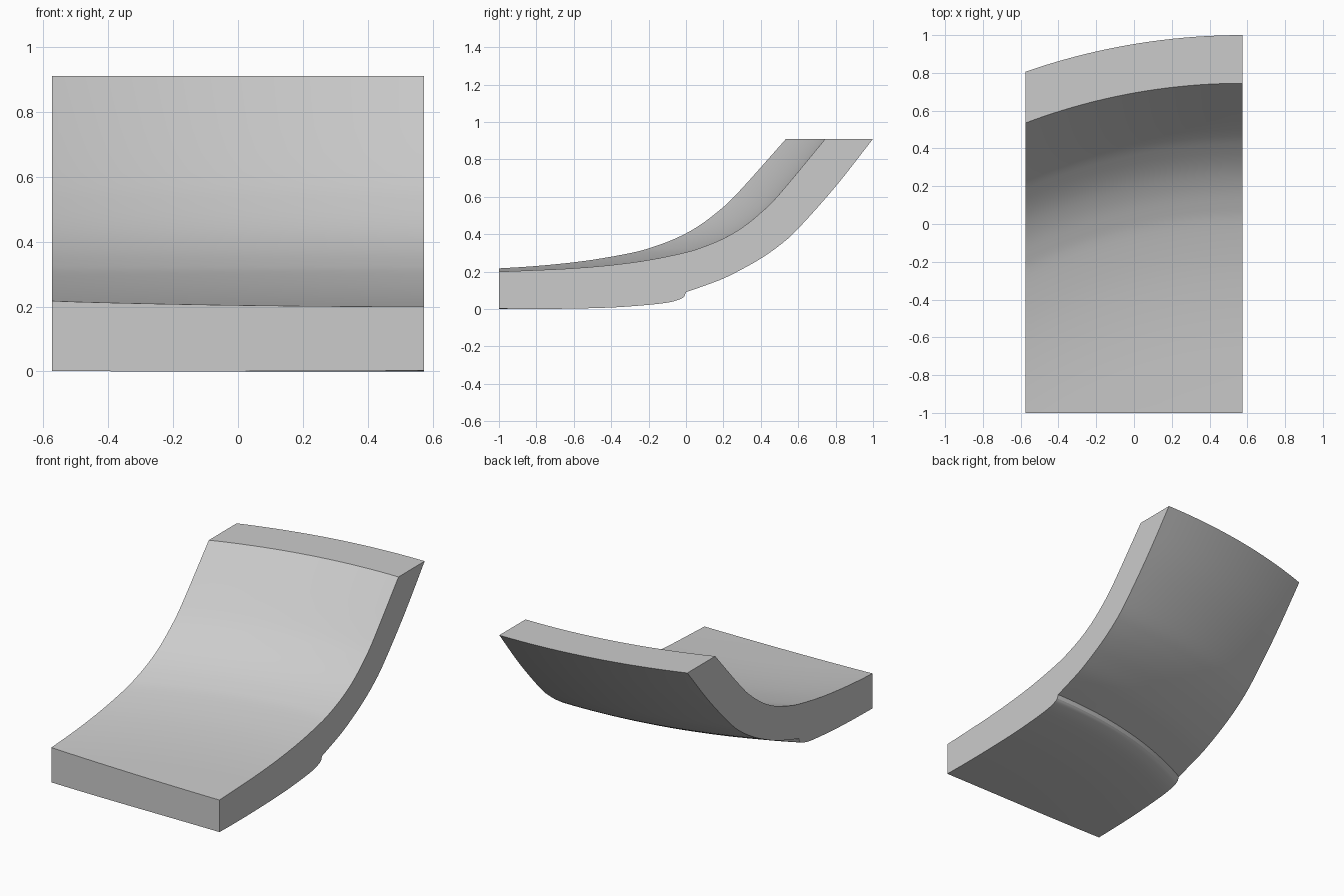
import bpy, bmesh, math
from mathutils import Vector, Matrix

cube = bpy.data.objects.get("Cube")
if cube:
    bpy.data.objects.remove(cube)

HALF, AXIS_Y = 0.574, -2.5      # half width, and y of the vertical turning axis

mat = bpy.data.materials.new("plain grey")
mat.use_nodes = True
mat.diffuse_color = (0.6, 0.6, 0.6, 1)
mat.node_tree.nodes["Principled BSDF"].inputs["Base Color"].default_value = (0.6, 0.6, 0.6, 1)


def smooth_path(points, steps=4):
    """Catmull-Rom curve through the points."""
    p = [Vector(q) for q in points]
    p = [2 * p[0] - p[1]] + p + [2 * p[-1] - p[-2]]
    out = []
    for a, b, c, d in zip(p, p[1:], p[2:], p[3:]):
        for i in range(steps):
            t = i / steps
            out.append(0.5 * (2 * b + (c - a) * t + (2 * a - 5 * b + 4 * c - d) * t ** 2
                              + (3 * b - a - 3 * c + d) * t ** 3))
    return out + [p[-2]]


# Cross-section (y, z): upper curve, flat rim, lower back curve, small step, flat base
upper = smooth_path([(-1.1, .196), (-.8, .208), (-.6, .218), (-.4, .235), (-.2, .262), (0, .303),
                     (.1, .335), (.2, .377), (.3, .435), (.4, .515), (.5, .615), (.745, .91)])
back = smooth_path([(1, .91), (.8, .655), (.6, .43), (.5, .34), (.4, .27), (.3, .213),
                    (.2, .163), (.1, .125), (0, .09)])
base = smooth_path([(-.008, .068), (-.03, .053), (-.1, .034), (-.25, .018), (-.45, .006),
                    (-.8, 0), (-1.1, .004)])
profile = upper + back + base

# Turn the section about the axis into a closed ring segment
bm = bmesh.new()
pivot = Vector((HALF, AXIS_Y, 0))
rings = []
for i in range(49):
    turn = Matrix.Rotation(math.radians(i - 2), 3, 'Z')
    rings.append([bm.verts.new(pivot + turn @ Vector((0, p.x - AXIS_Y, p.y))) for p in profile])
for r, s in zip(rings, rings[1:]):
    for j in range(len(r)):
        k = (j + 1) % len(r)
        bm.faces.new((r[j], r[k], s[k], s[j]))
bm.faces.new(rings[0])
bm.faces.new(rings[-1])

# Trim flat on the front and both sides
for co, no in (((0, -1, 0), (0, -1, 0)), ((HALF, 0, 0), (1, 0, 0)), ((-HALF, 0, 0), (-1, 0, 0))):
    geom = bm.verts[:] + bm.edges[:] + bm.faces[:]
    cut = bmesh.ops.bisect_plane(bm, geom=geom, dist=1e-6, plane_co=co, plane_no=no, clear_outer=True)
    edges = [e for e in cut["geom_cut"] if isinstance(e, bmesh.types.BMEdge)]
    bmesh.ops.edgeloop_fill(bm, edges=edges)
bmesh.ops.recalc_face_normals(bm, faces=bm.faces[:])

mesh = bpy.data.meshes.new("curved_slab")
bm.to_mesh(mesh)
bm.free()
mesh.materials.append(mat)
slab = bpy.data.objects.new("curved_slab", mesh)
bpy.context.collection.objects.link(slab)
bpy.ops.object.select_all(action='DESELECT')
slab.select_set(True)
bpy.context.view_layer.objects.active = slab
bpy.ops.object.shade_smooth_by_angle(angle=math.radians(25))
